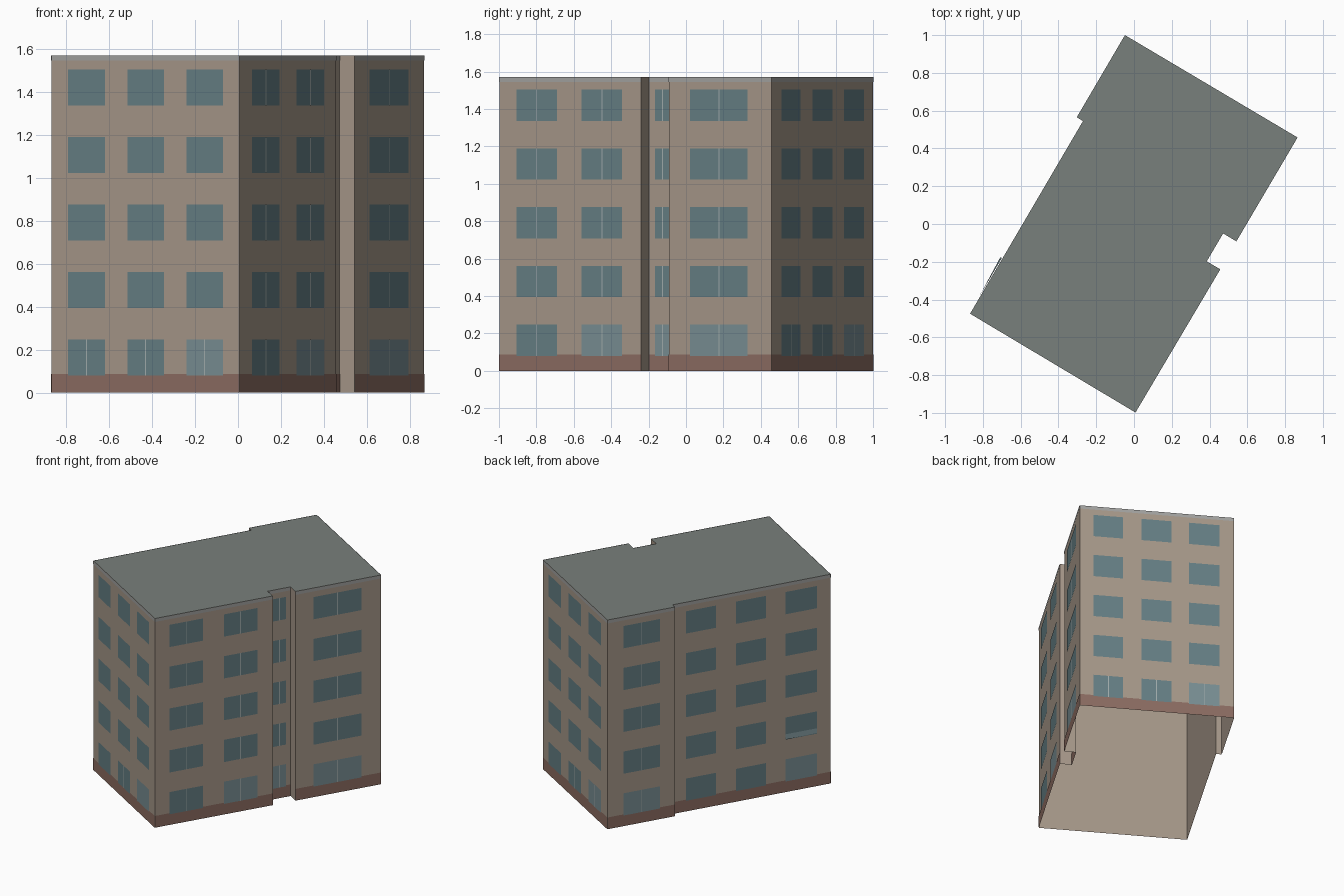
import bpy
from mathutils import Vector

if "Cube" in bpy.data.objects:
    bpy.data.objects.remove(bpy.data.objects["Cube"])

H = 1.57
Z = Vector((0, 0, 1))


def material(name, r, g, b):
    m = bpy.data.materials.new(name)
    m.diffuse_color = (r, g, b, 1)
    m.use_nodes = True
    m.node_tree.nodes["Principled BSDF"].inputs["Base Color"].default_value = m.diffuse_color
    return m


WALL = material("plaster", 0.38, 0.31, 0.25)
BASE = material("base_brown", 0.26, 0.15, 0.12)
ROOF = material("roof_grey", 0.19, 0.215, 0.20)
TRIM = material("trim_grey", 0.36, 0.36, 0.35)
GLASS = material("glass", 0.13, 0.21, 0.23)
PALE = material("pale_glass", 0.19, 0.27, 0.29)
BAR = material("bar", 0.36, 0.42, 0.42)


def make(name, quads, mat):
    verts, faces = [], []
    for q in quads:
        faces.append(range(len(verts), len(verts) + len(q)))
        verts += q
    me = bpy.data.meshes.new(name)
    me.from_pydata([tuple(v) for v in verts], [], [tuple(f) for f in faces])
    me.materials.append(mat)
    ob = bpy.data.objects.new(name, me)
    bpy.context.collection.objects.link(ob)
    return ob


def panel(a, b, t0, t1, z0, z1, off):
    """Upright quad on the wall a-b, between fractions t0 and t1, set off outward."""
    d = b - a
    n = d.cross(Z).normalized() * off
    p, q = a + d * t0 + n, a + d * t1 + n
    return [p + Z * z0, q + Z * z0, q + Z * z1, p + Z * z1]


# Footprint, counter-clockwise from the left front corner
plan = [Vector((x, y, 0)) for x, y in [
    (-0.868, -0.475), (0.008, -0.998), (0.457, -0.24), (0.385, -0.198),
    (0.472, -0.05), (0.542, -0.092), (0.866, 0.458), (-0.048, 1.0),
    (-0.303, 0.565), (-0.27, 0.545)]]
edges = list(zip(plan, plan[1:] + plan[:1]))

# Shell, open underneath, and roof
make("walls", [panel(a, b, 0, 1, 0, H, 0) for a, b in edges], WALL)
make("roof", [[p + Z * H for p in plan]], ROOF)

# Windows by wall: (start, end) fractions, floors with a centre bar
ALL = range(5)
layout = {
    0: ([(0.09, 0.285), (0.405, 0.6), (0.718, 0.912)], [0]),
    1: ([(0.122, 0.407), (0.583, 0.868)], ALL),
    3: ([(0.22, 0.8)], ALL),
    5: ([(0.21, 0.77)], ALL),
    6: ([(0.09, 0.28), (0.40, 0.595), (0.71, 0.905)], [0]),
    7: ([(0.235, 0.775)], ALL),
    9: ([(0.083, 0.274), (0.40, 0.592), (0.713, 0.912)], []),
}
base, trim, glass, pale, bars = [], [], [], [], []
for i, (cols, barred) in layout.items():
    a, b = edges[i]
    base.append(panel(a, b, 0, 1, 0, 0.088, 0.002))
    trim.append(panel(a, b, 0, 1, 1.545, H, 0.002))
    for k, (t0, t1) in enumerate(cols):
        for f in ALL:
            z = 0.08 + f * 0.314
            light = f == 0 and k == len(cols) - 1
            (pale if light else glass).append(
                panel(a, b, t0, t1, z, z + 0.167, 0.003))
            if f in barred:
                c, w = (t0 + t1) / 2, 0.003 / (b - a).length
                bars.append(panel(a, b, c - w, c + w, z, z + 0.167, 0.004))
make("base_bands", base, BASE)
make("roof_trim", trim, TRIM)
make("windows", glass, GLASS)
make("ground_windows", pale, PALE)
make("window_bars", bars, BAR)

# Slightly tilted pane on the left wall, second floor
a, b = edges[9]
q = panel(a, b, 0.713, 0.912, 0.40, 0.435, 0.004)
q[0] += (b - a).cross(Z).normalized() * 0.009
make("tilted_pane", [q], PALE)
